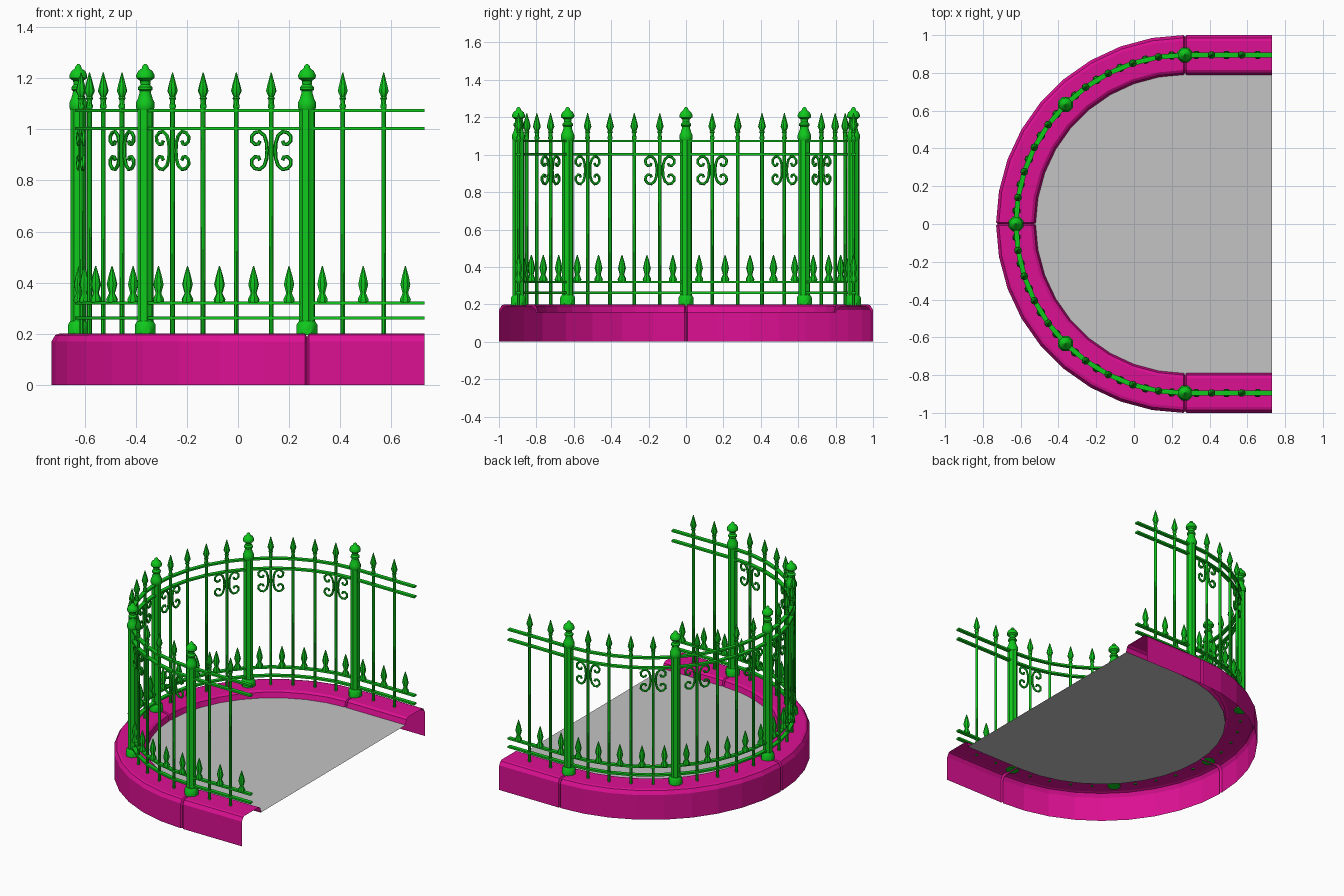
import bpy, bmesh, math

if "Cube" in bpy.data.objects:
    bpy.data.objects.remove(bpy.data.objects["Cube"])

CX, END, R = 0.27, 0.73, 0.895   # arc centre, straight end, fence radius


def material(name, rgb):
    m = bpy.data.materials.new(name)
    m.use_nodes = True
    m.diffuse_color = (*rgb, 1)
    m.node_tree.nodes["Principled BSDF"].inputs["Base Color"].default_value = (*rgb, 1)
    return m


green = material("green paint", (0.005, 0.58, 0.012))
magenta = material("magenta stone", (0.72, 0.005, 0.29))
grey = material("grey floor", (0.55, 0.55, 0.55))


def at(s, r):
    """Plan position: s below 0 or above 180 runs along the straights, else degrees."""
    if s < 0:
        return CX - s, -r
    if s > 180:
        return CX + s - 180, r
    t = math.radians(s)
    return CX - r * math.sin(t), -r * math.cos(t)


def finish(bm, name, mat, smooth=False):
    bmesh.ops.recalc_face_normals(bm, faces=bm.faces)
    me = bpy.data.meshes.new(name)
    bm.to_mesh(me)
    bm.free()
    me.materials.append(mat)
    ob = bpy.data.objects.new(name, me)
    bpy.context.collection.objects.link(ob)
    if smooth:
        bpy.ops.object.select_all(action="DESELECT")
        ob.select_set(True)
        bpy.context.view_layer.objects.active = ob
        bpy.ops.object.shade_smooth_by_angle(angle=math.radians(40))
    return ob


def skin(bm, rings, closed, caps=False):
    rows = [[bm.verts.new(p) for p in ring] for ring in rings]
    n = len(rows[0])
    for a, b in zip(rows, rows[1:]):
        for i in range(n if closed else n - 1):
            j = (i + 1) % n
            bm.faces.new((a[i], a[j], b[j], b[i]))
    if caps:
        bm.faces.new(rows[0])
        bm.faces.new(rows[-1])


def sweep(name, stations, section, mat, closed):
    bm = bmesh.new()
    skin(bm, [[(*at(s, r), z) for r, z in section(s)] for s in stations], closed, closed)
    return finish(bm, name, mat)


def lathe(bm, profile, sides, flute=1.0):
    rings = []
    for r, z in profile:
        ring = []
        for i in range(sides):
            a = 2 * math.pi * (i + 0.5) / sides
            q = r * (flute if i % 2 else 1)
            ring.append((q * math.cos(a), q * math.sin(a), z))
        rings.append(ring)
    skin(bm, rings, True, True)


def place(source, name, s):
    ob = bpy.data.objects.new(name, source.data)
    bpy.context.collection.objects.link(ob)
    x, y = at(s, R)
    ob.location = (x, y, 0)
    ob.rotation_euler.z = -math.radians(min(max(s, 0), 180))


def scatter(source, name, spots):
    for i, s in enumerate(spots):
        place(source, f"{name}_{i + 1}", s)
    bpy.data.objects.remove(source)


# Curb: hollow shell with chamfered edges and grooved joints
CURB = [(1.0, 0), (1.0, 0.17), (0.985, 0.195), (0.97, 0.2),
        (0.815, 0.2), (0.8, 0.19), (0.79, 0.155)]
JOINTS = (0, 90, 180)


def curb_section(s):
    if s not in JOINTS:
        return CURB
    return [(r + (-0.01 if r > R else 0.01), z - (0.012 if z > 0.16 else 0)) for r, z in CURB]


L = END - CX
stations = [-L, -0.008, 0, 0.5, 89.5, 90, 90.5, 179.5, 180, 180.008, 180 + L]
stations += [s for s in range(10, 180, 10) if s != 90]
sweep("curb", sorted(stations), curb_section, magenta, False)

# Floor sheet inside the curb
bm = bmesh.new()
arc = [-L] + list(range(0, 181, 10)) + [180 + L]
bm.faces.new([bm.verts.new((*at(s, 0.795), 0.155)) for s in arc])
bmesh.ops.reverse_faces(bm, faces=bm.faces) if bm.faces[:][0].normal.z < 0 else None
finish(bm, "floor", grey)

# Four flat rails
fence = [-L] + list(range(0, 181, 9)) + [180 + L]
for name, z in (("bottom_rail", 0.262), ("lower_rail", 0.32),
                ("upper_rail", 1.003), ("top_rail", 1.073)):
    box = [(R + a * 0.013, z + b * 0.006) for a, b in ((-1, -1), (1, -1), (1, 1), (-1, 1))]
    sweep(name, fence, lambda s: box, green, True)

# Posts: plinth, fluted shaft and turned cap
bm = bmesh.new()
lathe(bm, [(0.044, 0.195), (0.044, 0.235), (0.034, 0.25)], 8)
lathe(bm, [(0.032, 0.24), (0.032, 1.09)], 16, 0.84)
lathe(bm, [(0.032, 1.075), (0.036, 1.085), (0.036, 1.105), (0.029, 1.12), (0.023, 1.14),
           (0.022, 1.15), (0.028, 1.155), (0.028, 1.165), (0.019, 1.175), (0.021, 1.19),
           (0.035, 1.2), (0.036, 1.212), (0.028, 1.228), (0.014, 1.238),
           (0.011, 1.248), (0.004, 1.255)], 12)
scatter(finish(bm, "post", green, True), "post", range(0, 181, 45))

# Balusters with collar and spear tip
bm = bmesh.new()
lathe(bm, [(0.0095, 0.195), (0.0095, 1.08), (0.013, 1.085), (0.013, 1.095), (0.0105, 1.1),
           (0.0105, 1.115), (0.015, 1.12), (0.011, 1.128), (0.021, 1.15),
           (0.015, 1.175), (0.002, 1.222)], 8)
bars = [s for s in range(0, 181, 9) if s % 45]
scatter(finish(bm, "baluster", green, True), "baluster",
        [-0.30, -0.14] + bars + [180.14, 180.30])

# Short spears standing on the lower rail
bm = bmesh.new()
lathe(bm, [(0.021, 0.322), (0.023, 0.335), (0.013, 0.355), (0.012, 0.36),
           (0.021, 0.392), (0.014, 0.425), (0.002, 0.465)], 8)
scatter(finish(bm, "short_spear", green, True), "short_spear",
        [-0.385, -0.22, -0.06] + [4.5 + 9 * i for i in range(20)] + [180.06, 180.22, 180.385])

# Scroll pairs either side of the balusters next to each post
HALF = [(0.016, 0), (0.018, 0.03), (0.027, 0.058), (0.045, 0.074), (0.065, 0.07),
        (0.078, 0.055), (0.077, 0.036), (0.064, 0.024), (0.05, 0.026), (0.045, 0.038)]
bm = bmesh.new()
W = 0.0075
for side in (-1, 1):
    path = [(x, -z) for x, z in HALF[:0:-1]] + HALF
    rings = []
    for i, (x, z) in enumerate(path):
        (x0, z0), (x1, z1) = path[max(i - 1, 0)], path[min(i + 1, len(path) - 1)]
        d = math.hypot(x1 - x0, z1 - z0)
        nx, nz = (z1 - z0) / d, (x0 - x1) / d
        ring = []
        for k in range(6):
            a = k * math.pi / 3
            c, y = W * math.cos(a), W * math.sin(a)
            ring.append((side * (x + nx * c), y, 0.917 + z + nz * c))
        rings.append(ring)
    skin(bm, rings, True, True)
scatter(finish(bm, "scroll_pair", green, True), "scroll_pair",
        [p + k for p in range(0, 180, 45) for k in (9, 36)])
